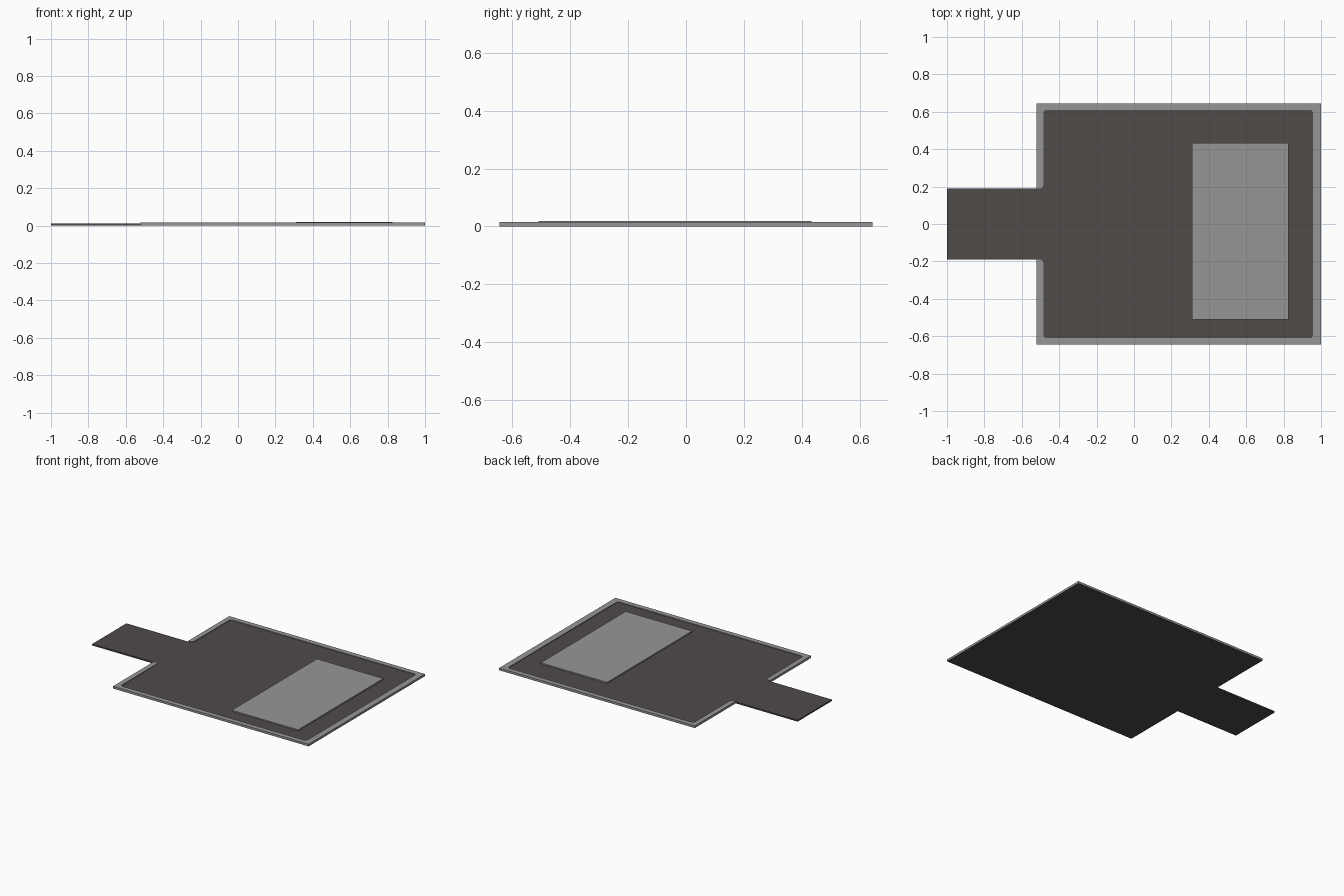
import bpy, bmesh, math

if "Cube" in bpy.data.objects:
    bpy.data.objects.remove(bpy.data.objects["Cube"])


def material(name, rgb):
    m = bpy.data.materials.new(name)
    m.diffuse_color = (*rgb, 1.0)
    m.use_nodes = True
    m.node_tree.nodes["Principled BSDF"].inputs["Base Color"].default_value = m.diffuse_color
    return m


DARK = material("dark grey", (0.078, 0.069, 0.066))
LIGHT = material("light grey", (0.305, 0.305, 0.305))


def prism(name, outline, z0, z1, mats):
    """Extrude a flat outline from z0 to z1."""
    bm = bmesh.new()
    face = bm.faces.new([bm.verts.new((x, y, z0)) for x, y in outline])
    out = bmesh.ops.extrude_face_region(bm, geom=[face])
    for v in out["geom"]:
        if isinstance(v, bmesh.types.BMVert):
            v.co.z = z1
    bmesh.ops.recalc_face_normals(bm, faces=bm.faces)
    me = bpy.data.meshes.new(name)
    bm.to_mesh(me)
    bm.free()
    for m in mats:
        me.materials.append(m)
    ob = bpy.data.objects.new(name, me)
    bpy.context.collection.objects.link(ob)
    return ob


def corner(cx, cy, r, start, turn=90, n=5):
    """Points along a rounded corner, angles in degrees."""
    return [(cx + r * math.cos(math.radians(start + turn * i / n)),
             cy + r * math.sin(math.radians(start + turn * i / n)))
            for i in range(n + 1)]


def mirrored(half):
    """Complete an outline that is symmetric about the x axis."""
    return half + [(x, -y) for x, y in reversed(half)]


L, R, W = -0.52, 1.0, 0.645        # body edges
IL, IR, IW = -0.485, 0.957, 0.61   # inner edges of the rim
TAB, FLOOR, RIM = 0.19, 0.01, 0.0155
r = 0.018

# Base plate with tab: the body's outer walls belong to the light rim
base = prism("base_plate", mirrored([(R, W), (L, W), (L, TAB), (-1, TAB)]),
             0, FLOOR, [DARK, LIGHT])
for p in base.data.polygons:
    if abs(p.normal.z) < 0.5 and (p.center.x > R - 0.01 or abs(p.center.y) > TAB + 0.01):
        p.material_index = 1

# Raised rim, open at the tab, with rounded inner corners
half_inner = (corner(IL - r, TAB + r, r, -90)
              + corner(IL + r, IW - r, r, 180, -90)
              + corner(IR - r, IW - r, r, 90, -90))
outer_top = [(R, W), (L, W), (L, TAB)]
inner = mirrored(half_inner)
outer_bottom = [(x, -y) for x, y in reversed(outer_top)]
rim = prism("raised_rim", outer_top + inner + outer_bottom, FLOOR, RIM, [LIGHT])

# Raised rectangular panel
prism("raised_panel", [(0.31, -0.51), (0.825, -0.51), (0.825, 0.433), (0.31, 0.433)],
      FLOOR, 0.0185, [LIGHT])
